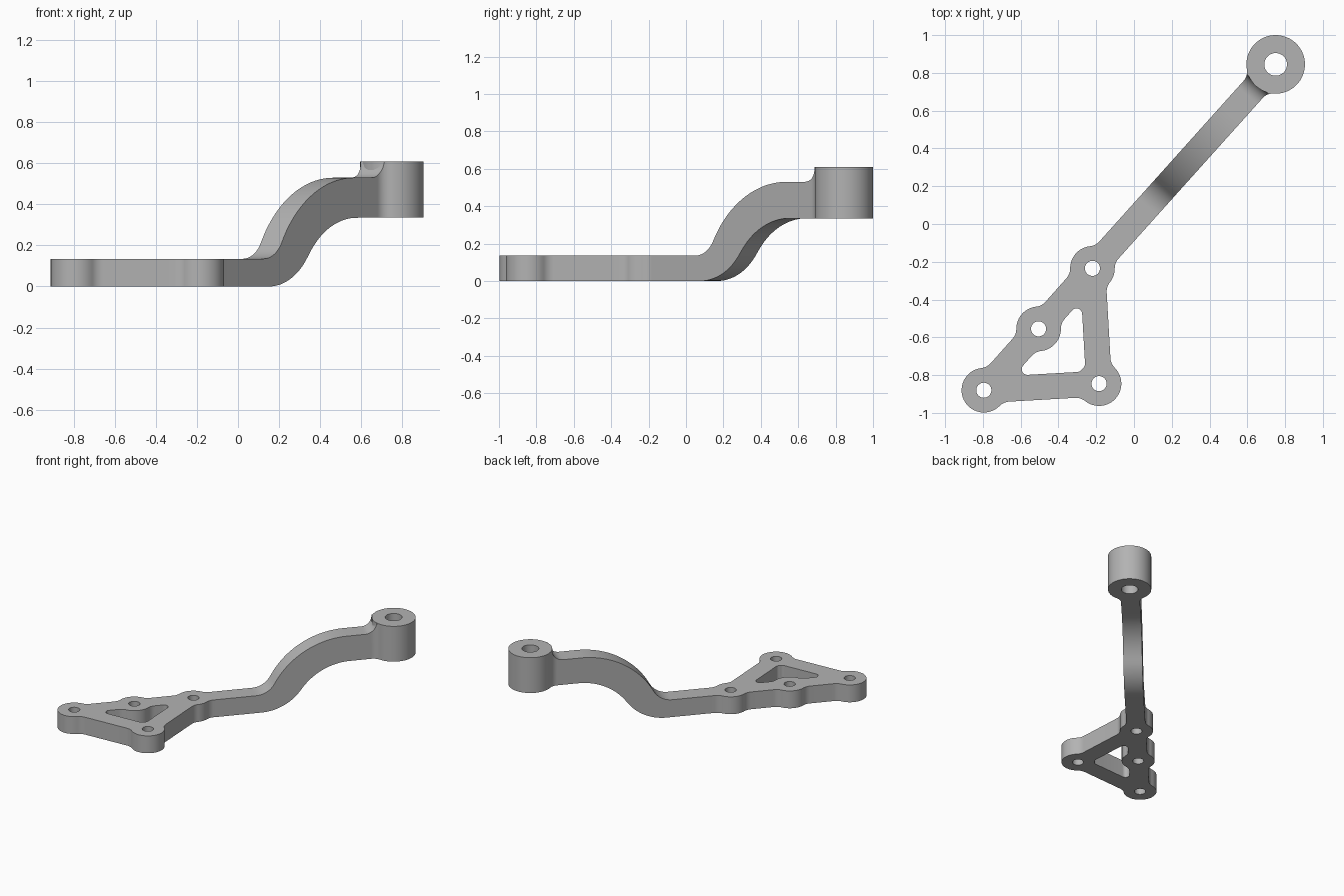
import bpy, bmesh, math
from mathutils import Vector as V

if "Cube" in bpy.data.objects:
    bpy.data.objects.remove(bpy.data.objects["Cube"])

grey = bpy.data.materials.new("plain grey")
grey.diffuse_color = (0.45, 0.45, 0.45, 1)
grey.use_nodes = True
grey.node_tree.nodes["Principled BSDF"].inputs["Base Color"].default_value = grey.diffuse_color

A, B, C, D, E = (V(p) for p in ((-.795, -.88), (-.185, -.845), (-.505, -.555),
                                (-.22, -.235), (.75, .845)))
R, HOLE, HW, T = .118, .04, .068, .135      # pad radius, hole, bar half width, plate height
ER, EH, Z0, Z1 = .155, .06, .335, .61       # raised boss
AXIS = (E - D).normalized()                 # arm direction
SIDE = V((AXIS.y, -AXIS.x))
STUB, LEN = .2, (E - D).length


def arc(c, p, q, ccw=None, n=10):
    """Points from p to q about c; the short way unless ccw is set."""
    r = (p - c).length
    a = math.atan2(p.y - c.y, p.x - c.x)
    d = (math.atan2(q.y - c.y, q.x - c.x) - a) % math.tau
    if ccw is None and d > math.pi:
        d -= math.tau
    return [c + r * V((math.cos(a + d * i / n), math.sin(a + d * i / n))) for i in range(n + 1)]


def circle(c, r, n=32):
    return [c + r * V((math.cos(math.tau * i / n), math.sin(math.tau * i / n))) for i in range(n)]


def pad(p, prev, nxt, f=.08, n=24):
    """Round pad outline, filleted into the bars to its neighbours."""
    t = math.sqrt((R + f) ** 2 - (HW + f) ** 2)
    ends = []
    for other, s in ((prev, -1), (nxt, 1)):
        d = (other - p).normalized()
        side = V((d.y, -d.x)) * s
        c = p + d * t + side * (HW + f)
        ends.append((c, p + d * t + side * HW, p + (c - p).normalized() * R))
    (c0, l0, b0), (c1, l1, b1) = ends
    return arc(c0, l0, b0) + arc(p, b0, b1, True, n)[1:-1] + arc(c1, b1, l1)


def corner(p, prev, nxt, r=.03):
    """Rounded inside corner between two bars."""
    d0, d1 = (prev - p).normalized(), (nxt - p).normalized()
    half = d0.angle(d1) / 2
    c = p + (d0 + d1).normalized() * (HW + r) / math.sin(half)
    k = (HW + r) / math.tan(half)
    l0 = p + d0 * k + V((-d0.y, d0.x)) * HW
    l1 = p + d1 * k + V((d1.y, -d1.x)) * HW
    return arc(c, l0, l1)


def top_z(s):
    """Arm upper profile: flat, hollow bend, crown, flat, fillet to boss."""
    if s < .44: return T
    if s < .572: return T + .15 - math.sqrt(.15 ** 2 - (s - .44) ** 2)
    if s < 1.1: return .53 - .599 + math.sqrt(.599 ** 2 - (1.1 - s) ** 2)
    if s < 1.23: return .53
    u = min(s - 1.23, .079)
    return .53 + .079 - math.sqrt(.079 ** 2 - u * u)


def low_z(s):
    """Arm lower profile."""
    if s < .479: return 0
    if s < .767: return .35 - math.sqrt(.35 ** 2 - (s - .479) ** 2)
    if s < 1.12: return Z0 - .429 + math.sqrt(.429 ** 2 - (1.12 - s) ** 2)
    return Z0


def finish(bm, name):
    bmesh.ops.recalc_face_normals(bm, faces=bm.faces)
    me = bpy.data.meshes.new(name)
    bm.to_mesh(me)
    bm.free()
    me.materials.append(grey)
    ob = bpy.data.objects.new(name, me)
    bpy.context.collection.objects.link(ob)
    bpy.ops.object.select_all(action='DESELECT')
    ob.select_set(True)
    bpy.context.view_layer.objects.active = ob
    bpy.ops.object.shade_smooth_by_angle(angle=math.radians(30))


# Flat triangular bracket outline, window and holes
stub = D + AXIS * STUB
outer = (pad(A, C, B) + pad(B, A, D) + pad(D, B, E) + [stub + SIDE * HW, stub - SIDE * HW]
         + pad(D, E, C) + pad(C, D, A))
window = corner(A, B, C) + pad(C, A, D) + corner(D, C, B) + pad(B, D, A, .03, 4)
cu = bpy.data.curves.new("bracket_outline", 'CURVE')
cu.dimensions, cu.fill_mode, cu.extrude = '2D', 'BOTH', T / 2
for loop in [outer, window] + [circle(p, HOLE) for p in (A, B, C, D)]:
    sp = cu.splines.new('POLY')
    sp.points.add(len(loop) - 1)
    for pt, co in zip(sp.points, loop):
        pt.co = (co.x, co.y, 0, 1)
    sp.use_cyclic_u = True
tmp = bpy.data.objects.new("bracket_outline", cu)
bpy.context.collection.objects.link(tmp)
flat = bpy.data.meshes.new_from_object(tmp.evaluated_get(bpy.context.evaluated_depsgraph_get()))
bpy.data.objects.remove(tmp)
bm = bmesh.new()
bm.from_mesh(flat)
bmesh.ops.translate(bm, verts=bm.verts, vec=(0, 0, T / 2))
bmesh.ops.remove_doubles(bm, verts=bm.verts, dist=1e-5)
# open the stub end so the arm joins on
open_end = [f for f in bm.faces
            if all(abs((v.co.xy - D).dot(AXIS) - STUB) < 1e-4 for v in f.verts)]
bmesh.ops.delete(bm, geom=open_end, context='FACES')

# Rising arm, flaring into the raised boss
f = .07
flare = LEN - math.sqrt((ER + f) ** 2 - (HW + f) ** 2)
last = LEN - ER * math.sqrt(1 - ((HW + f) / (ER + f)) ** 2)
spans = ((STUB, .44, 1), (.44, .572, 12), (.572, 1.1, 30), (1.1, 1.23, 4), (1.23, last, 16))
stations = [a + (b - a) * i / n for a, b, n in spans for i in range(n)] + [last]
rings = []
for s in stations:
    w = HW + (f - math.sqrt(f * f - (s - flare) ** 2) if s > flare else 0)
    c = D + AXIS * s
    rings.append([bm.verts.new((*(c + SIDE * w * k), z)) for k, z in
                  ((-1, low_z(s)), (1, low_z(s)), (1, top_z(s)), (-1, top_z(s)))])
for r0, r1 in zip(rings, rings[1:]):
    for i in range(4):
        j = (i + 1) % 4
        bm.faces.new((r0[i], r0[j], r1[j], r1[i]))
bm.faces.new(rings[-1])
bmesh.ops.remove_doubles(bm, verts=bm.verts, dist=1e-4)
finish(bm, "bracket_and_arm")

# Raised boss with through hole
bm = bmesh.new()
n = 64
loops = [[bm.verts.new((*p, z)) for p in circle(E, r, n)]
         for r, z in ((ER, Z0), (ER, Z1), (EH, Z1), (EH, Z0))]
for k in range(4):
    a, b = loops[k], loops[(k + 1) % 4]
    for i in range(n):
        j = (i + 1) % n
        bm.faces.new((a[i], a[j], b[j], b[i]))
finish(bm, "raised_boss")
